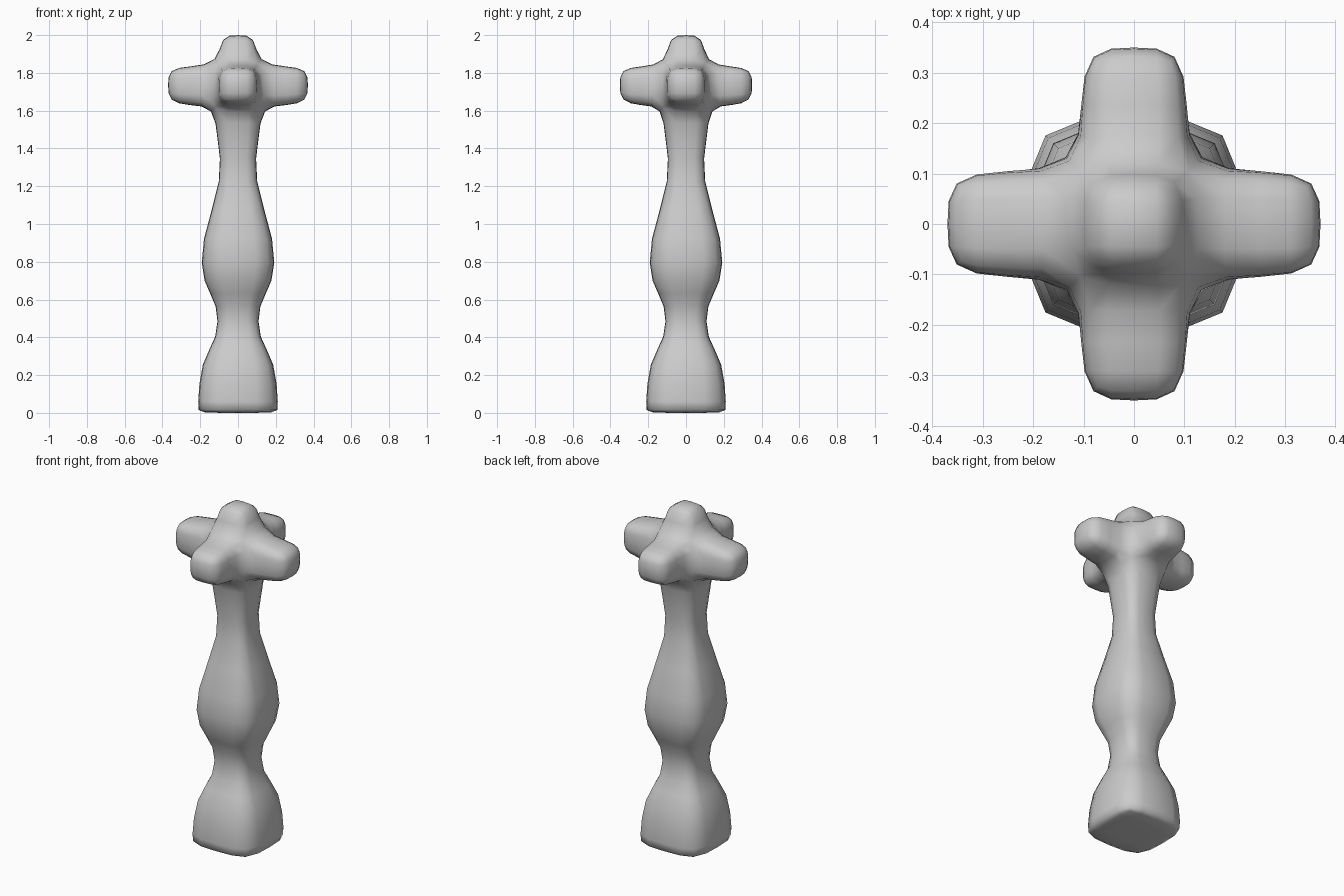
import bpy, bmesh
from mathutils import Vector

if "Cube" in bpy.data.objects:
    bpy.data.objects.remove(bpy.data.objects["Cube"])

# the 8 points around a square that has two segments per side
RIM = [(-1, -1), (0, -1), (1, -1), (1, 0), (1, 1), (0, 1), (-1, 1), (-1, 0)]
bm = bmesh.new()


def loft(rings, cap_center=None):
    """Skin 8-point rings; the last ring is capped with a 2x2 patch."""
    loops = [[bm.verts.new(p) for p in ring] for ring in rings]
    for a, b in zip(loops, loops[1:]):
        for i in range(8):
            j = (i + 1) % 8
            bm.faces.new((a[i], a[j], b[j], b[i]))
    if cap_center is not None:
        c, r = bm.verts.new(cap_center), loops[-1]
        for i in range(0, 8, 2):
            bm.faces.new((r[i - 1], r[i], r[i + 1], c))


# hub block where the arms, nub and shaft meet
HUB_HALF = {-1: 0.122, 0: 0.108, 1: 0.1}
HUB_Z = {-1: 1.625, 0: 1.735, 1: 1.85}


def hub(i, j, k):
    return Vector((i * HUB_HALF[k], j * HUB_HALF[k], HUB_Z[k]))


# shaft, from the hub down to the foot: (z, half width)
profile = [(1.45, 0.113), (1.25, 0.073), (0.9, 0.205), (0.68, 0.188),
           (0.58, 0.105), (0.39, 0.105), (0.28, 0.2), (0.02, 0.213), (0, 0.212)]
shaft = [[hub(i, j, -1) for i, j in RIM]]
shaft += [[(i * h, j * h, z) for i, j in RIM] for z, h in profile]
loft(shaft, (0, 0, 0))

# top nub
loft([[hub(i, j, 1) for i, j in RIM],
      [(i * 0.093, j * 0.093, 2.0) for i, j in RIM]], (0, 0, 2.0))

# four arms
for dx, dy, reach in ((1, 0, 0.37), (-1, 0, 0.37), (0, 1, 0.35), (0, -1, 0.35)):
    out, side = Vector((dx, dy, 0)), Vector((-dy, dx, 0))
    rings = [[hub(dx - dy * s, dy + dx * s, k) for s, k in RIM]]
    for dist, half_w, half_z, mid_z in ((reach - 0.11, 0.106, 0.104, 1.73),
                                        (reach, 0.094, 0.086, 1.735)):
        rings.append([out * dist + side * s * half_w
                      + Vector((0, 0, mid_z + k * half_z)) for s, k in RIM])
    loft(rings, out * reach + Vector((0, 0, 1.735)))

# weld the parts at the hub and smooth the cage
bmesh.ops.remove_doubles(bm, verts=bm.verts, dist=0.0005)
bmesh.ops.recalc_face_normals(bm, faces=bm.faces)
for f in bm.faces:
    f.smooth = True
mesh = bpy.data.meshes.new("cross_handle_post")
bm.to_mesh(mesh)
bm.free()
post = bpy.data.objects.new("cross_handle_post", mesh)
bpy.context.collection.objects.link(post)
sub = post.modifiers.new("Subdivision", 'SUBSURF')
sub.levels = sub.render_levels = 1
